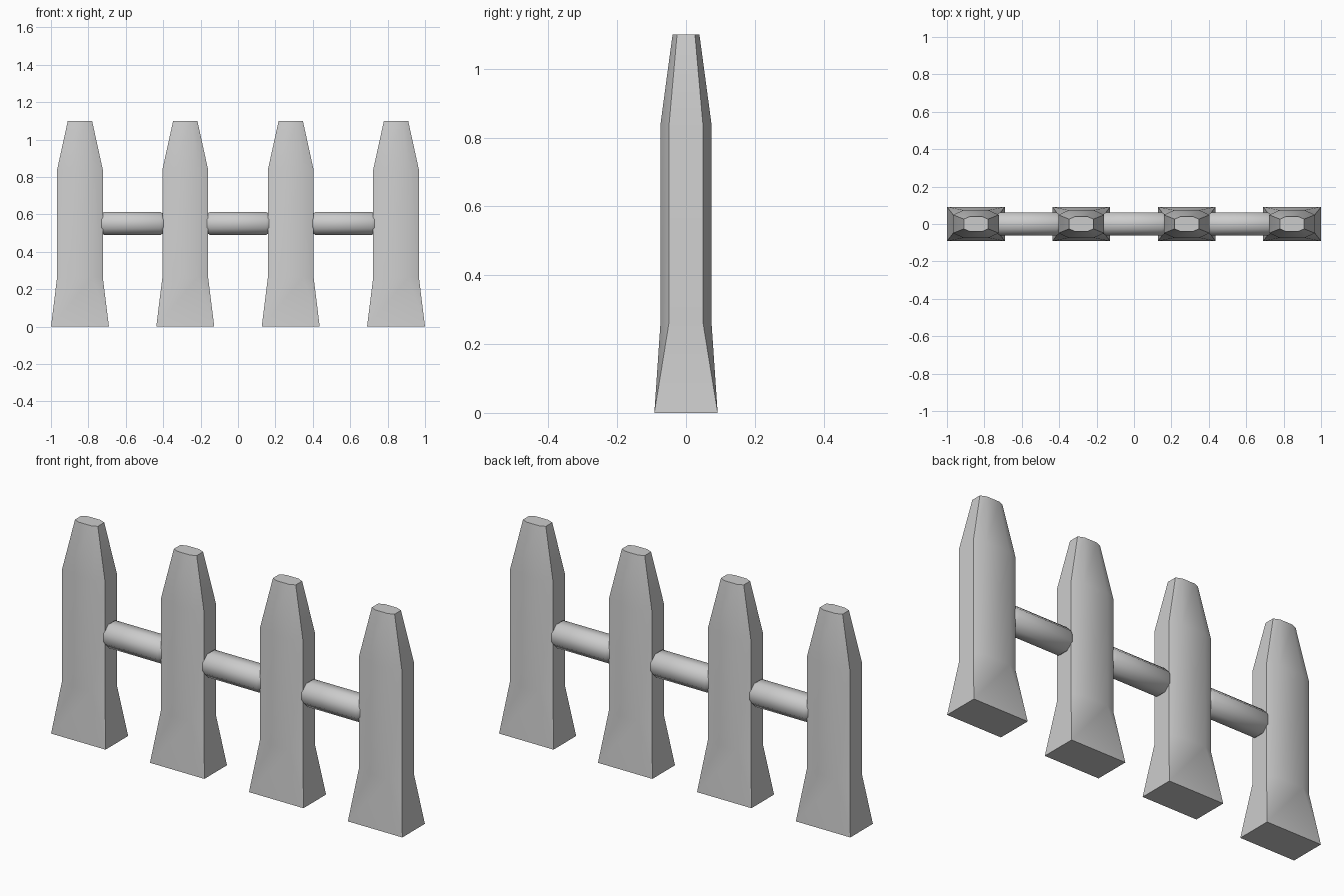
import bpy, bmesh, math

if "Cube" in bpy.data.objects:
    bpy.data.objects.remove(bpy.data.objects["Cube"])


def loft(name, rings, angle):
    """Skin a stack of equal-length rings and cap both ends."""
    bm = bmesh.new()
    loops = [[bm.verts.new(p) for p in r] for r in rings]
    n = len(loops[0])
    for a, b in zip(loops, loops[1:]):
        for i in range(n):
            j = (i + 1) % n
            bm.faces.new((a[i], a[j], b[j], b[i]))
    bm.faces.new(loops[0][::-1])
    bm.faces.new(loops[-1])
    bmesh.ops.remove_doubles(bm, verts=bm.verts, dist=1e-5)
    bmesh.ops.recalc_face_normals(bm, faces=bm.faces)
    me = bpy.data.meshes.new(name)
    bm.to_mesh(me)
    bm.free()
    ob = bpy.data.objects.new(name, me)
    bpy.context.collection.objects.link(ob)
    bpy.ops.object.select_all(action='DESELECT')
    ob.select_set(True)
    bpy.context.view_layer.objects.active = ob
    bpy.ops.object.shade_smooth_by_angle(angle=math.radians(angle))
    return ob


def chamfered_rect(cx, hx, hy, cut_x, cut_y, z):
    pts = [(hx, -hy + cut_y), (hx, hy - cut_y), (hx - cut_x, hy), (-hx + cut_x, hy),
           (-hx, hy - cut_y), (-hx, -hy + cut_y), (-hx + cut_x, -hy), (hx - cut_x, -hy)]
    return [(cx + x, y, z) for x, y in pts]


# Pickets: square flared foot, chamfered shaft, tapered flat tip
for i, cx in enumerate((-0.845, -0.282, 0.282, 0.845)):
    loft(f"picket_{i + 1}", [
        chamfered_rect(cx, 0.155, 0.092, 0, 0, 0),
        chamfered_rect(cx, 0.122, 0.074, 0.055, 0.025, 0.265),
        chamfered_rect(cx, 0.122, 0.074, 0.055, 0.025, 0.84),
        chamfered_rect(cx, 0.065, 0.039, 0.03, 0.013, 1.1)], 50)

# Rails: octagonal bars with bevelled ends
for i, cx in enumerate((-0.565, 0, 0.565)):
    rings = []
    for x, r in ((-0.18, 0.042), (-0.15, 0.062), (0.15, 0.062), (0.18, 0.042)):
        rr = r / math.cos(math.pi / 8)
        rings.append([(cx + x, rr * math.cos((k + .5) * math.pi / 4),
                       0.552 + rr * math.sin((k + .5) * math.pi / 4)) for k in range(8)])
    loft(f"rail_{i + 1}", rings, 50)
